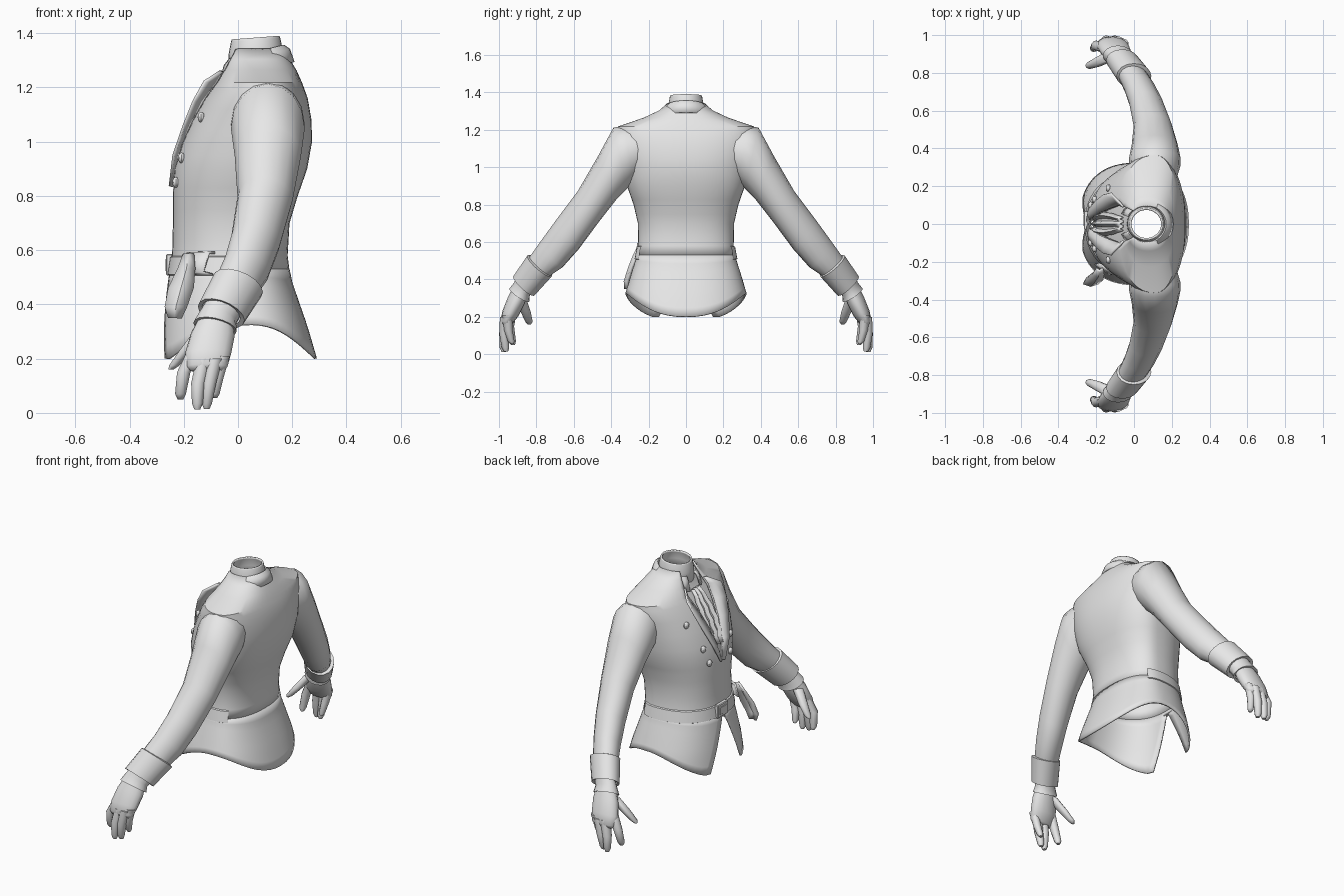
import bpy, bmesh, math

if "Cube" in bpy.data.objects:
    bpy.data.objects.remove(bpy.data.objects["Cube"])

N = 2.3  # roundness of the body cross-section
# body profile: z, front x, back x, x of widest point, half width
BODY = [(0.20, -.285, .285, .03, .345), (0.32, -.275, .25, .03, .32), (0.42, -.262, .215, .03, .29),
        (0.50, -.25, .188, .03, .265), (0.58, -.238, .178, .03, .25), (0.70, -.235, .185, .04, .252),
        (0.80, -.235, .215, .06, .275), (0.90, -.23, .25, .09, .31), (1.00, -.20, .268, .10, .33),
        (1.08, -.165, .266, .11, .345), (1.16, -.12, .252, .11, .36), (1.215, -.08, .232, .11, .36),
        (1.26, -.055, .212, .09, .225), (1.30, -.04, .188, .075, .14), (1.34, -.03, .162, .065, .095)]

cloth = bpy.data.materials.new("light_grey")
cloth.diffuse_color = (0.8, 0.8, 0.8, 1)
cloth.use_nodes = True
cloth.node_tree.nodes["Principled BSDF"].inputs["Base Color"].default_value = cloth.diffuse_color


def section(z):
    z = min(max(z, BODY[0][0]), BODY[-1][0])
    for a, b in zip(BODY, BODY[1:]):
        if z <= b[0]:
            t = (z - a[0]) / (b[0] - a[0])
            return [p + (q - p) * t for p, q in zip(a[1:], b[1:])]


def spow(v):
    return math.copysign(abs(v) ** (2 / N), v)


def body_point(a, z, out=0.0):
    """Point on the body; angle 0 is the front (-x)."""
    xf, xb, wx, ry = section(z)
    c, s = spow(math.cos(a)), spow(math.sin(a))
    rx = (wx - xf if c > 0 else xb - wx) + out
    return (wx - rx * c, (ry + out) * s, z)


def front_x(y, z):
    xf, xb, wx, ry = section(z)
    return wx - (wx - xf) * max(0, 1 - min(1, abs(y) / ry) ** N) ** (1 / N)


def gap_angle(w, z):
    return math.asin(min(1, w / section(z)[3]) ** (N / 2))


def finish(name, bm, mirror=False, thick=0, angle=35):
    bmesh.ops.remove_doubles(bm, verts=bm.verts, dist=1e-5)
    bmesh.ops.recalc_face_normals(bm, faces=bm.faces)
    me = bpy.data.meshes.new(name)
    bm.to_mesh(me)
    bm.free()
    me.materials.append(cloth)
    ob = bpy.data.objects.new(name, me)
    bpy.context.collection.objects.link(ob)
    if thick:
        m = ob.modifiers.new("thickness", 'SOLIDIFY')
        m.thickness, m.offset = thick, 0
    if mirror:
        m = ob.modifiers.new("mirror", 'MIRROR')
        m.use_axis = (False, True, False)
    bpy.context.view_layer.objects.active = ob
    ob.select_set(True)
    bpy.ops.object.shade_smooth_by_angle(angle=math.radians(angle))
    ob.select_set(False)
    return ob


def loft(name, rings, closed=True, caps=False, **kw):
    bm = bmesh.new()
    rows = [[bm.verts.new(p) for p in r] for r in rings]
    n = len(rows[0])
    for r, q in zip(rows, rows[1:]):
        for i in range(n if closed else n - 1):
            j = (i + 1) % n
            bm.faces.new((r[i], r[j], q[j], q[i]))
    if caps:
        bm.faces.new(rows[0])
        bm.faces.new(rows[-1])
    return finish(name, bm, **kw)


def limb_ring(up, lo, x, rx, tilt=0.0, n=16):
    """Oval ring from its upper and lower (y, z) points."""
    pts = []
    for i in range(n):
        a = 2 * math.pi * i / n
        c, s = math.cos(a), math.sin(a)
        pts.append((x + rx * s, (up[0] + lo[0]) / 2 + (up[0] - lo[0]) / 2 * c,
                    (up[1] + lo[1]) / 2 + (up[1] - lo[1]) / 2 * c - tilt * rx * s))
    return pts


def limb(name, rows, **kw):
    return loft(name, [limb_ring(*r) for r in rows], mirror=True, **kw)


# jacket body, open in a V at the chest
def v_width(z):
    return 0 if z < .83 else (.1 * (z - .83) / .39 if z < 1.22 else .1 - (z - 1.22) * .25)

M = 48
rings = []
for z in [.53, .58, .64, .70, .75, .80, .83, .90, .95, 1.0, 1.04, 1.08, 1.12, 1.16, 1.19, 1.215, 1.26, 1.30, 1.34]:
    a0 = gap_angle(v_width(z), z)
    rings.append([body_point(a0 + (2 * math.pi - 2 * a0) * i / M, z) for i in range(M + 1)])
loft("jacket_body", rings, closed=False, thick=.01)

# flared skirt with a front split and a curved hem
rings = []
for k in range(8):
    t = k / 7
    a0 = gap_angle(.145 * t, .53 - .33 * t)
    row = []
    for i in range(M + 1):
        a = a0 + (2 * math.pi - 2 * a0) * i / M
        side = math.cos(a)
        drop = abs(side) ** 2.4 if side < 0 else min(1, side / .88) ** 1.6
        row.append(body_point(a, .53 + (.325 - .125 * drop - .53) * t, .001))
    rings.append(row)
loft("jacket_skirt", rings, closed=False, thick=.01)

# belt around the front and sides
loft("belt", [[body_point(-2 + 4 * i / 32, z, o) for i in range(33)]
              for z, o in ((.505, .002), (.51, .012), (.575, .012), (.58, .002))], closed=False)


def box(name, c, size, bevel=.004):
    bm = bmesh.new()
    bmesh.ops.create_cube(bm, size=1)
    for v in bm.verts:
        v.co = [v.co[i] * size[i] + c[i] for i in range(3)]
    bmesh.ops.bevel(bm, geom=bm.edges[:], offset=bevel, segments=1, affect='EDGES')
    return finish(name, bm)


box("belt_buckle", (-.253, .02, .546), (.024, .10, .08))
box("belt_buckle_inset", (-.263, .02, .546), (.01, .06, .045), .002)

# hanging belt end, a leaf-shaped strap
strap = [(.585, -.20, -.165, -.235), (.53, -.22, -.16, -.262), (.46, -.255, -.165, -.29),
         (.39, -.268, -.19, -.312), (.35, -.255, -.21, -.31)]
loft("belt_end", [[(x0 + (x1 - x0) * f, y - .014 * math.sin(f * math.pi), z) for f in (0, .5, 1)]
                  for z, x0, x1, y in strap], closed=False, thick=.014)
loft("belt_end_loop", [[body_point(a, z, o) for a, z, o in
                        ((-1.0, .59, .01), (-.8, .59, .03), (-.75, .52, .035), (-1.0, .51, .02))],
                       [body_point(a, z, o) for a, z, o in
                        ((-1.2, .59, .01), (-1.15, .59, .03), (-1.1, .52, .035), (-1.2, .51, .02))]],
     closed=False, thick=.01)

# shirt front behind the V
rings = []
for k in range(11):
    z = .80 + .052 * k
    w = v_width(z) + .02
    rings.append([(front_x(w * f / 4, z) + .02, w * f / 4, z) for f in range(-4, 5)])
loft("shirt_front", rings, closed=False)

# ruffled neck cloth
rings = []
for k in range(10):
    z = 1.23 - .033 * k
    w = .025 + .035 * math.sin(math.pi * (k + 1) / 11)
    rings.append([(front_x(0, z) + .008 - .012 * math.cos(f * 2.1) - .008 * (k % 2), w * f / 4, z)
                  for f in range(-4, 5)])
loft("neck_cloth", rings, closed=False, thick=.008)


# neck pieces: tilted rings round the neck opening
def neck_ring(r, z, slope, a0=0.0, n=28, cx=.065):
    span = 2 * math.pi - 2 * a0
    pts = []
    for i in range(n + (1 if a0 else 0)):
        a = a0 + span * i / n
        x = -r * math.cos(a)
        pts.append((cx + x, r * math.sin(a) * .95, z + slope * x))
    return pts


loft("neck_band", [neck_ring(.098, 1.25, .15), neck_ring(.095, 1.33, .1), neck_ring(.086, 1.375, .08),
                   neck_ring(.083, 1.382, .08)], thick=.01)
loft("collar", [neck_ring(.098, 1.315, .25, .4), neck_ring(.106, 1.325, .25, .4),
                neck_ring(.122, 1.308, .25, .4), neck_ring(.138, 1.258, .25, .4)], closed=False, thick=.012)

# lapels: folded strips from the collar to the bottom of the V
rows = [(1.26, .09, .105, .015), (1.222, .10, .165, .055), (1.15, .082, .155, .045), (1.06, .06, .125, .03),
        (.95, .032, .08, .02), (.835, .002, .02, .01)]
loft("lapel", [[(front_x(y0 + (y1 - y0) * f, z) - .008 - o * f, y0 + (y1 - y0) * f, z) for f in (0, .5, 1)]
               for z, y0, y1, o in rows], closed=False, mirror=True, thick=.01)

# buttons in two rows
for i, (y, z) in enumerate(((.19, 1.09), (.13, .94), (.10, .85))):
    bm = bmesh.new()
    bmesh.ops.create_uvsphere(bm, u_segments=10, v_segments=6, radius=.02)
    for v in bm.verts:
        v.co = (v.co.x * .7 + front_x(y, z) - .008, v.co.y + y, v.co.z + z)
    finish("button_%d" % (i + 1), bm, mirror=True)

# sleeves
limb("sleeve", [((.27, 1.215), (.24, .97), .11, .12), ((.33, 1.222), (.28, .92), .11, .135),
                ((.388, 1.212), (.315, .885), .11, .136), ((.47, 1.06), (.37, .83), .11, .122),
                ((.58, .87), (.46, .715), .10, .102, .05), ((.70, .71), (.575, .56), .065, .09, .15),
                ((.78, .60), (.66, .465), .03, .083, .25), ((.83, .53), (.715, .43), .0, .078, .3),
                ((.89, .45), (.79, .36), -.04, .068, .3)], angle=60)

# turned-back cuff and glove cuff
limb("cuff", [((.825, .515), (.735, .44), .0, .075, .3), ((.85, .525), (.715, .42), .0, .092, .3),
              ((.925, .415), (.808, .318), -.062, .086, .3), ((.905, .41), (.825, .33), -.062, .07, .3)])
limb("glove_cuff", [((.90, .43), (.815, .35), -.05, .065, .3), ((.918, .385), (.835, .315), -.075, .068, .25),
                    ((.945, .35), (.838, .283), -.085, .08, .2), ((.93, .345), (.85, .29), -.085, .068, .2)])

# hand and fingers
limb("palm", [((.91, .385), (.84, .33), -.075, .058, .2), ((.95, .31), (.865, .265), -.093, .08, .1),
              ((.98, .235), (.895, .205), -.11, .085), ((.993, .18), (.93, .16), -.115, .076),
              ((.985, .16), (.945, .15), -.115, .06)], caps=True, angle=60)
FINGERS = {"thumb": [(-.135, .885, .30, .03), (-.19, .858, .23, .027), (-.235, .84, .175, .02), (-.247, .838, .16, .01)],
           "index_finger": [(-.155, .93, .24, .028), (-.20, .945, .15, .026), (-.212, .93, .07, .021), (-.212, .925, .05, .011)],
           "middle_finger": [(-.125, .96, .20, .03), (-.147, .972, .11, .027), (-.15, .975, .035, .021), (-.15, .975, .012, .011)],
           "ring_finger": [(-.085, .965, .20, .03), (-.105, .972, .11, .026), (-.115, .965, .035, .02), (-.115, .962, .015, .011)],
           "little_finger": [(-.055, .955, .21, .026), (-.075, .95, .13, .023), (-.085, .935, .07, .018), (-.086, .93, .055, .01)]}
for name, path in FINGERS.items():
    limb(name, [((y + r, z), (y - r, z), x, r, 0, 10) for x, y, z, r in path], caps=True, angle=60)
